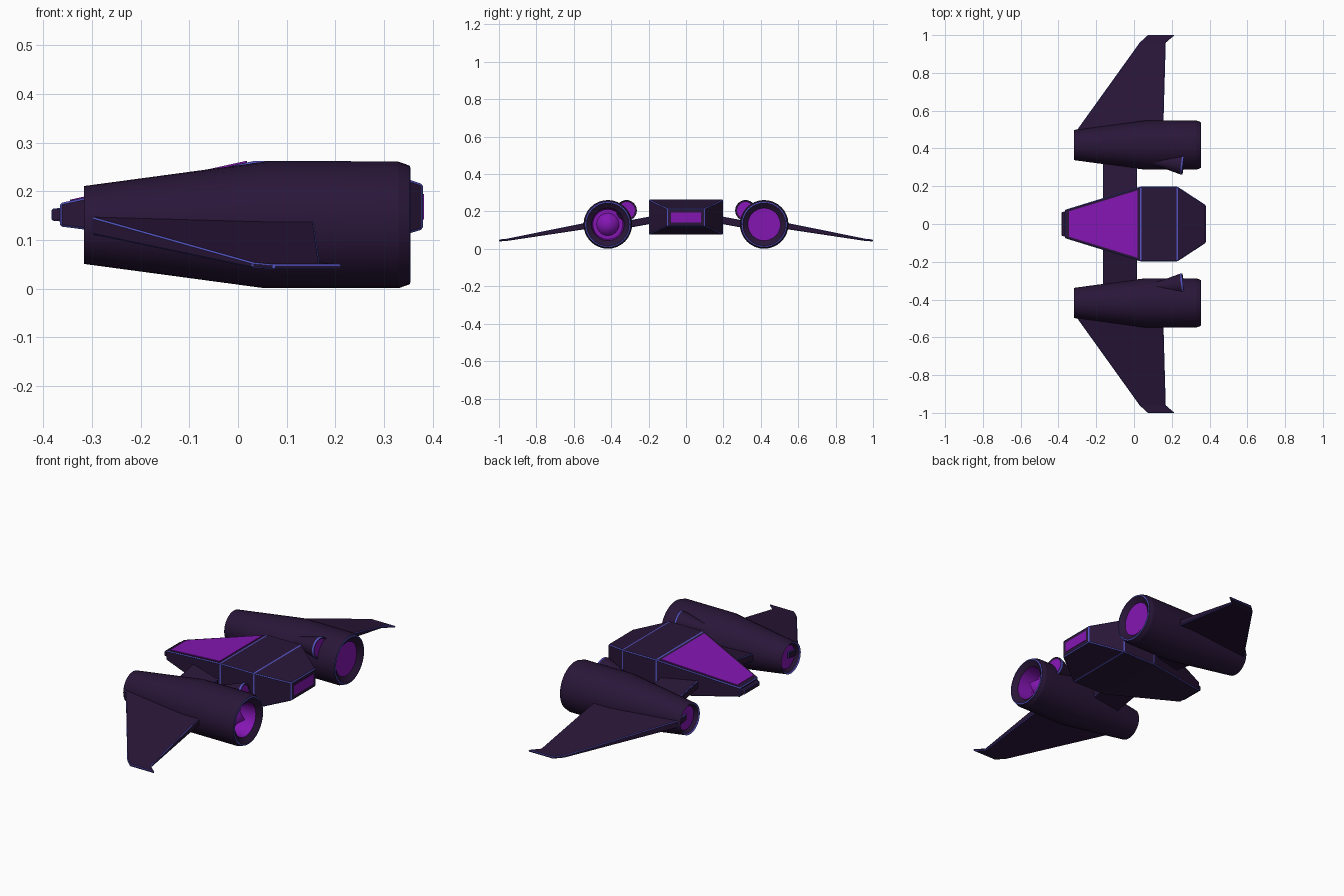
import bpy, bmesh, math
from mathutils import Vector

if "Cube" in bpy.data.objects:
    bpy.data.objects.remove(bpy.data.objects["Cube"])


def material(name, rgb):
    m = bpy.data.materials.new(name)
    m.diffuse_color = (*rgb, 1)
    m.use_nodes = True
    m.node_tree.nodes["Principled BSDF"].inputs["Base Color"].default_value = m.diffuse_color
    return m


HULL = material("dark_hull", (0.022, 0.008, 0.04))
TRIM = material("blue_trim", (0.09, 0.09, 0.55))
GLOW = material("purple_glow", (0.23, 0.008, 0.45))
MATS = [HULL, TRIM, GLOW]


def finish(name, bm):
    bmesh.ops.remove_doubles(bm, verts=bm.verts, dist=1e-5)
    bmesh.ops.recalc_face_normals(bm, faces=bm.faces)
    me = bpy.data.meshes.new(name)
    bm.to_mesh(me)
    bm.free()
    for m in MATS:
        me.materials.append(m)
    ob = bpy.data.objects.new(name, me)
    bpy.context.collection.objects.link(ob)
    return ob


def loft(name, rings, mat=0, trim=0.0):
    """Skin a row of closed sections, cap both ends, add coloured edge trim."""
    bm = bmesh.new()
    rows = [[bm.verts.new(p) for p in r] for r in rings]
    n = len(rows[0])
    for a, b in zip(rows, rows[1:]):
        for i in range(n):
            j = (i + 1) % n
            bm.faces.new((a[i], a[j], b[j], b[i]))
    bm.faces.new(rows[0])
    bm.faces.new(rows[-1])
    for f in bm.faces:
        f.material_index = mat
    ob = finish(name, bm)
    if trim:
        b = ob.modifiers.new("edge_trim", 'BEVEL')
        b.width, b.segments, b.material = trim, 1, 1
        b.limit_method, b.angle_limit = 'ANGLE', math.radians(9)
    return ob


def lathe(name, profile, mats, origin, axis=(1, 0, 0), n=32):
    """Turn an (along, radius) profile around an axis, one material per band."""
    rot = Vector((1, 0, 0)).rotation_difference(Vector(axis).normalized())
    bm = bmesh.new()
    rows = []
    for x, r in profile:
        row = []
        for i in range(n):
            a = 2 * math.pi * i / n
            p = Vector((x, r * math.cos(a), r * math.sin(a)))
            row.append(bm.verts.new(rot @ p + Vector(origin)))
        rows.append(row)
    for a, b, m in zip(rows, rows[1:], mats):
        for i in range(n):
            j = (i + 1) % n
            bm.faces.new((a[i], a[j], b[j], b[i])).material_index = m
    ob = finish(name, bm)
    for p in ob.data.polygons:
        p.use_smooth = True
    ob.data.set_sharp_from_angle(angle=math.radians(15))
    return ob


def section_x(x, w, z0, z1):
    return [(x, -w, z0), (x, w, z0), (x, w, z1), (x, -w, z1)]


def section_y(y, x0, x1, z, h):
    return [(x0, y, z - h), (x1, y, z - h), (x1, y, z + h), (x0, y, z + h)]


# fuselage with nose block, canopy and rear exhaust
loft("fuselage", [section_x(-0.366, 0.075, 0.128, 0.176),
                  section_x(0.035, 0.198, 0.077, 0.263),
                  section_x(0.23, 0.198, 0.077, 0.263),
                  section_x(0.38, 0.1, 0.122, 0.215)], trim=0.004)
loft("nose_block", [section_x(-0.383, 0.062, 0.14, 0.164),
                    section_x(-0.36, 0.068, 0.138, 0.167)], trim=0.002)
loft("canopy", [section_x(-0.345, 0.067, 0.172, 0.183),
                section_x(0.018, 0.178, 0.25, 0.263)], mat=2)
loft("rear_exhaust", [section_x(0.37, 0.08, 0.142, 0.195),
                      section_x(0.382, 0.08, 0.142, 0.195)], mat=2)

for side, s in (("right", 1), ("left", -1)):
    # engine nacelle: intake, shell, then a flat or spiked exhaust
    shell = [(-0.295, 0), (-0.295, 0.06), (-0.313, 0.074), (-0.317, 0.08),
             (0.055, 0.13), (0.33, 0.13), (0.353, 0.122), (0.355, 0.115)]
    bands = [2, 0, 1, 0, 0, 0, 1]
    if s > 0:
        shell += [(0.335, 0.087), (0.335, 0)]
        bands += [0, 2]
    else:
        shell += [(0.335, 0.087), (0.25, 0.08), (0.25, 0.06), (0.335, 0)]
        bands += [0, 2, 2, 2]
    lathe(side + "_nacelle", shell, bands, (0, 0.418 * s, 0.131))

    # flared thruster pod on the inner flank
    lathe(side + "_thruster_pod",
          [(-0.16, 0), (-0.16, 0.025), (-0.1, 0.035), (-0.01, 0.056),
           (0, 0.054), (-0.005, 0.045), (-0.005, 0)],
          [0, 0, 0, 1, 0, 2], (0.262, 0.317 * s, 0.206), (1, -0.12 * s, 0.06), 24)

    # swept wing with angled tip
    loft(side + "_wing", [section_y(0.42 * s, -0.3, 0.15, 0.14, 0.018),
                          section_y(0.5 * s, -0.3, 0.155, 0.129, 0.018),
                          section_y(0.96 * s, 0.03, 0.168, 0.048, 0.006),
                          section_y(1.0 * s, 0.073, 0.215, 0.045, 0.005)], trim=0.003)

    # strut between fuselage and nacelle
    loft(side + "_strut", [section_y(0.1 * s, -0.165, 0.015, 0.17, 0.02),
                           section_y(0.4 * s, -0.165, 0.015, 0.115, 0.02)], trim=0.003)
